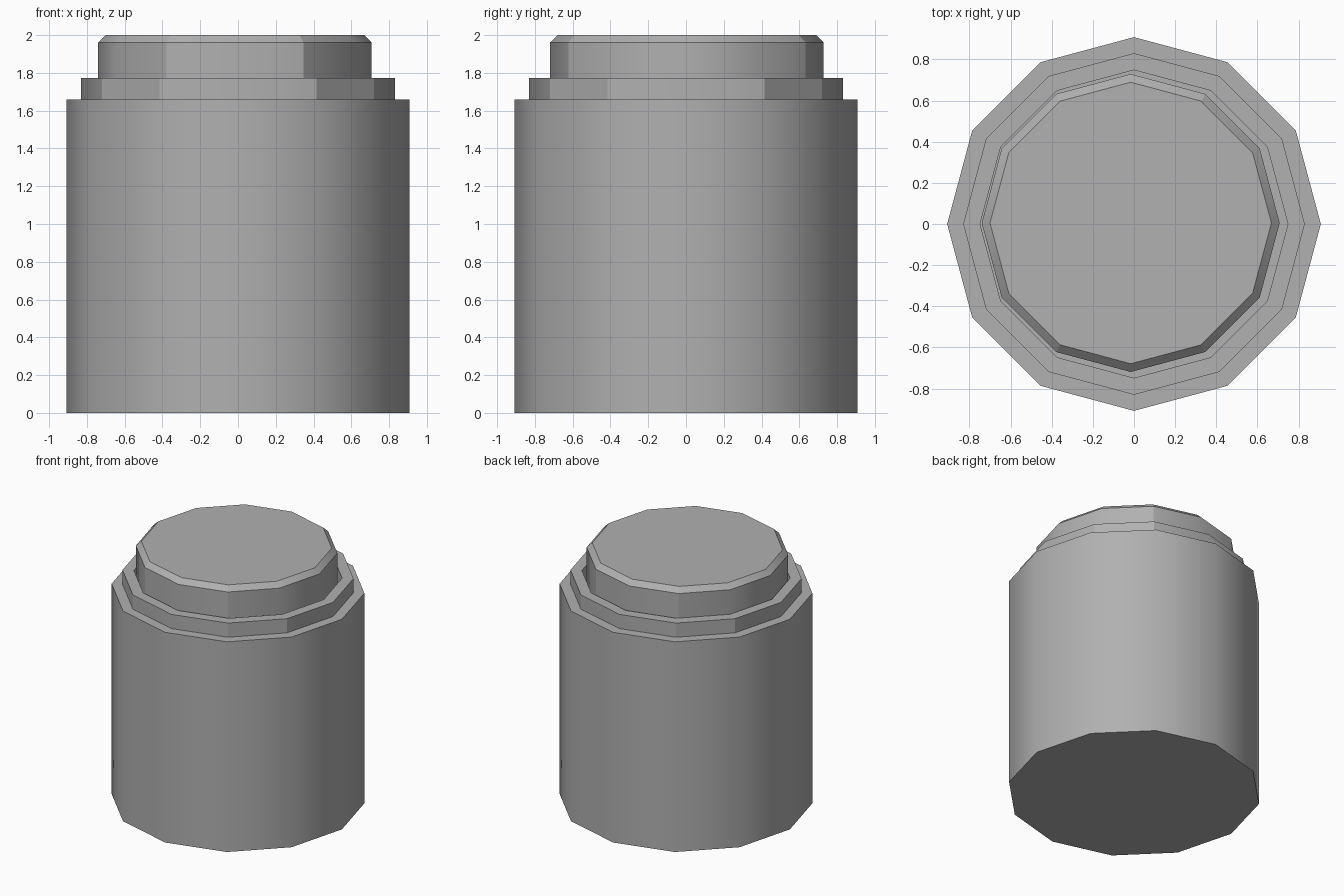
import bpy, bmesh, math

if "Cube" in bpy.data.objects:
    bpy.data.objects.remove(bpy.data.objects["Cube"])

SIDES = 12

# Mid grey shared by both parts
grey = bpy.data.materials.new("mid_grey")
grey.diffuse_color = (0.437, 0.437, 0.437, 1)
grey.use_nodes = True
grey.node_tree.nodes["Principled BSDF"].inputs["Base Color"].default_value = grey.diffuse_color


def lathe(name, profile, centre=(0, 0), sharp_from=0, sharp_sides=()):
    """Closed 12-sided solid from a (radius, z) profile; upright edges at or
    above sharp_from are sharp on the listed sides, smooth elsewhere."""
    bm = bmesh.new()
    rings = []
    for r, z in profile:
        rings.append([bm.verts.new((r * math.cos(2 * math.pi * i / SIDES),
                                    r * math.sin(2 * math.pi * i / SIDES), z))
                      for i in range(SIDES)])
    for a, b in zip(rings, rings[1:]):
        for i in range(SIDES):
            j = (i + 1) % SIDES
            bm.faces.new((a[i], a[j], b[j], b[i]))
    bm.faces.new(list(reversed(rings[0])))
    bm.faces.new(rings[-1])
    bmesh.ops.recalc_face_normals(bm, faces=bm.faces)
    for f in bm.faces:
        f.smooth = True
    # Rims are sharp, chosen upright edges are sharp
    for e in bm.edges:
        p, q = (v.co for v in e.verts)
        side = round(math.atan2(p.y, p.x) / (2 * math.pi) * SIDES) % SIDES
        level = abs(p.z - q.z) < 1e-5
        if level or (min(p.z, q.z) > sharp_from - 1e-4 and side in sharp_sides):
            e.smooth = False
    mesh = bpy.data.meshes.new(name)
    bm.to_mesh(mesh)
    bm.free()
    mesh.materials.append(grey)
    obj = bpy.data.objects.new(name, mesh)
    obj.location = (centre[0], centre[1], 0)
    bpy.context.collection.objects.link(obj)
    return obj


# Container: straight wall, stepped neck and a recess for the stopper
lathe("jar_body", [(0.908, 0), (0.908, 1.66), (0.83, 1.66),
                   (0.83, 1.772), (0.748, 1.772), (0.748, 1.64)],
      sharp_from=1.64, sharp_sides=(1, 2, 4, 5, 7, 8, 10, 11))

# Slightly off-centre stopper with a chamfered top edge
lathe("stopper", [(0.724, 1.63), (0.724, 1.962), (0.684, 2.0)],
      centre=(-0.016, 0.005), sharp_from=1.63, sharp_sides=(2, 4, 8, 10))
